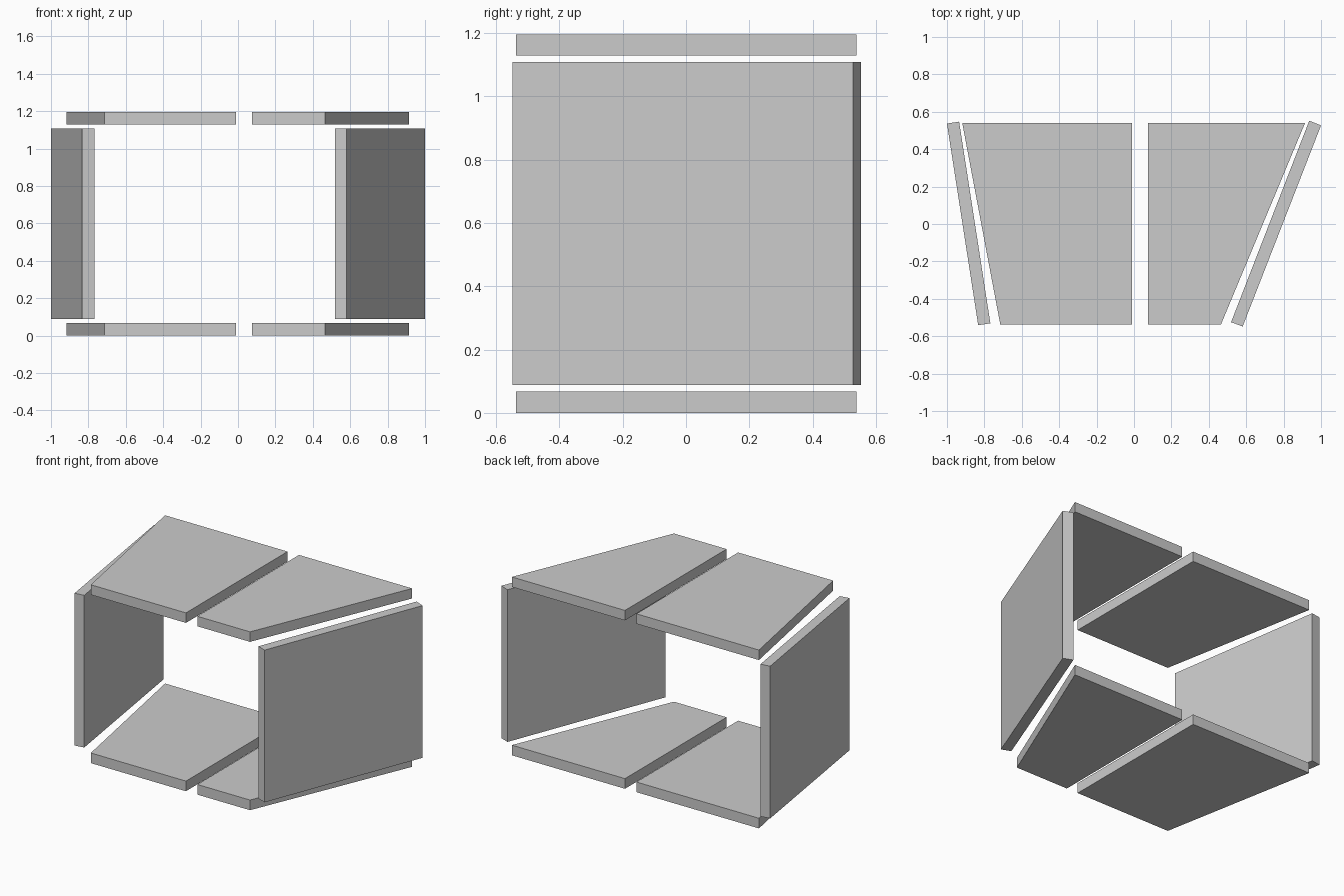
import bpy, bmesh

if "Cube" in bpy.data.objects:
    bpy.data.objects.remove(bpy.data.objects["Cube"])

grey = bpy.data.materials.new("light_grey")
grey.diffuse_color = (0.6, 0.6, 0.6, 1)
grey.use_nodes = True
grey.node_tree.nodes["Principled BSDF"].inputs["Base Color"].default_value = grey.diffuse_color


def slab(name, outline, z0, z1):
    """Extrude a plan outline (counter-clockwise) from z0 up to z1."""
    bm = bmesh.new()
    base = bm.faces.new([bm.verts.new((x, y, z0)) for x, y in outline])
    top = bmesh.ops.extrude_face_region(bm, geom=[base], use_keep_orig=True)["geom"]
    for v in top:
        if isinstance(v, bmesh.types.BMVert):
            v.co.z = z1
    bmesh.ops.recalc_face_normals(bm, faces=bm.faces)
    mesh = bpy.data.meshes.new(name)
    bm.to_mesh(mesh)
    bm.free()
    mesh.materials.append(grey)
    bpy.context.collection.objects.link(bpy.data.objects.new(name, mesh))


# Tapered floor and ceiling plates, split by a gap
left_plate = [(-0.715, -0.537), (-0.01, -0.537), (-0.01, 0.539), (-0.918, 0.539)]
right_plate = [(0.075, -0.537), (0.465, -0.537), (0.914, 0.539), (0.075, 0.539)]
for level, z0, z1 in (("floor", 0.0, 0.068), ("ceiling", 1.128, 1.195)):
    slab(level + "_left", left_plate, z0, z1)
    slab(level + "_right", right_plate, z0, z1)

# Splayed side walls
slab("wall_left", [(-0.833, -0.541), (-0.768, -0.531), (-0.935, 0.547), (-1.0, 0.537)], 0.088, 1.108)
slab("wall_right", [(0.519, -0.525), (0.581, -0.548), (1.0, 0.527), (0.937, 0.552)], 0.088, 1.108)
